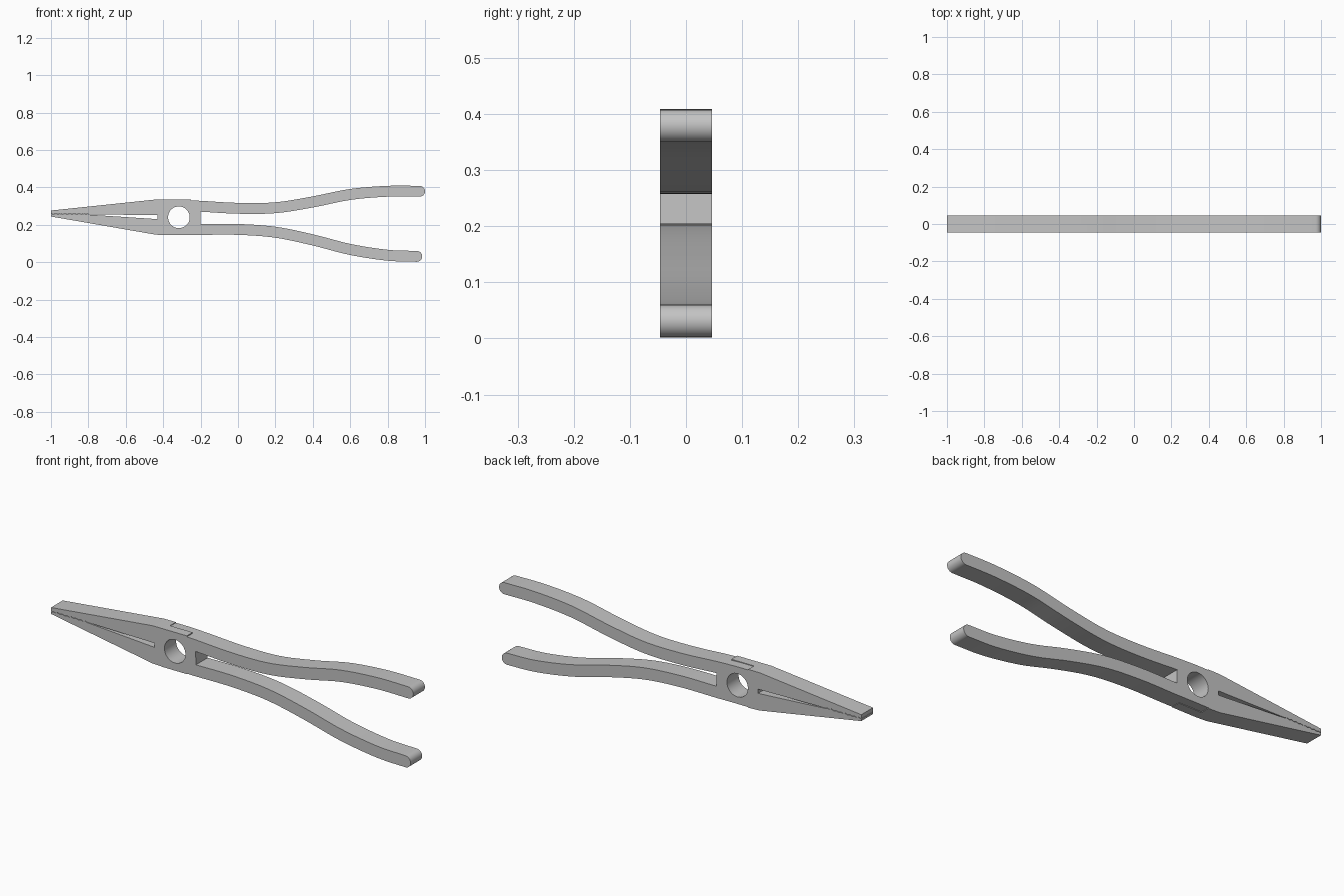
import bpy
import math
from mathutils import Vector

if "Cube" in bpy.data.objects:
    bpy.data.objects.remove(bpy.data.objects["Cube"], do_unlink=True)

HALF = 0.046        # half thickness of the tool
GRIP = 0.029        # half width of a handle

steel = bpy.data.materials.new("brushed grey steel")
steel.use_nodes = True
grey = (0.55, 0.55, 0.55, 1)
steel.diffuse_color = grey
steel.node_tree.nodes["Principled BSDF"].inputs["Base Color"].default_value = grey


def smooth_path(pts, steps=6):
    """Catmull-Rom curve through the points."""
    p = [Vector(q) for q in pts]
    p = [2 * p[0] - p[1]] + p + [2 * p[-1] - p[-2]]
    out = []
    for a, b, c, d in zip(p, p[1:], p[2:], p[3:]):
        for i in range(steps):
            t = i / steps
            out.append(0.5 * (2 * b + (c - a) * t + (2 * a - 5 * b + 4 * c - d) * t * t
                              + (3 * b - a - 3 * c + d) * t ** 3))
    return out + [p[-2]]


def handle(pts):
    """Outline of a handle: upper edge, round end, lower edge."""
    path = smooth_path(pts)
    upper, lower = [], []
    for i, q in enumerate(path):
        d = (path[min(i + 1, len(path) - 1)] - path[max(i - 1, 0)]).normalized()
        n = Vector((-d.y, d.x)) * GRIP
        upper.append(q + n)
        lower.append(q - n)
    cap = [path[-1] + GRIP * Vector((math.sin(a), math.cos(a)))
           for a in (math.pi * k / 12 for k in range(1, 12))]
    return upper + cap + lower[::-1]


def teeth(z, count=16):
    """Zigzag bite edge from the slot to the tip."""
    return [(-0.8 - 0.2 * i / count, z + (0.004 if i % 2 else 0)) for i in range(count + 1)]


def finish(obj):
    obj.data.materials.clear()
    obj.data.materials.append(steel)
    bpy.ops.object.select_all(action="DESELECT")
    obj.select_set(True)
    bpy.context.view_layer.objects.active = obj


# Handles, running from the joint to the rounded ends
top_handle = handle([(-0.2, 0.299), (0, 0.288), (0.2, 0.291), (0.4, 0.322),
                     (0.6, 0.362), (0.8, 0.379), (0.971, 0.379)])
low_handle = handle([(-0.2, 0.175), (0, 0.175), (0.2, 0.16), (0.4, 0.119),
                     (0.6, 0.068), (0.8, 0.037), (0.956, 0.031)])

# Whole side outline: upper jaw, handles, lower jaw, slot and bite
outline = [(-1, 0.276), (-0.44, 0.335), (-0.375, 0.335), (-0.375, 0.332), (-0.3, 0.332)]
outline += top_handle + low_handle
outline += [(-0.3, 0.147), (-0.375, 0.147), (-0.375, 0.144), (-0.44, 0.147), (-1, 0.244)]
outline += teeth(0.254)[::-1]
outline += [(-0.43, 0.23), (-0.43, 0.251)]
outline += teeth(0.256)

# Pivot hole
hole = [(-0.316 + 0.058 * math.cos(a), 0.24 + 0.058 * math.sin(a))
        for a in (math.tau * k / 48 for k in range(48))]

curve = bpy.data.curves.new("pliers_body", "CURVE")
curve.dimensions = "2D"
curve.fill_mode = "BOTH"
curve.extrude = HALF
for loop in (outline, hole):
    spline = curve.splines.new("POLY")
    spline.points.add(len(loop) - 1)
    for point, q in zip(spline.points, loop):
        point.co = (q[0], q[1], 0, 1)
    spline.use_cyclic_u = True
body = bpy.data.objects.new("pliers_body", curve)
body.rotation_euler.x = math.pi / 2
bpy.context.collection.objects.link(body)
bpy.ops.object.select_all(action="DESELECT")
body.select_set(True)
bpy.context.view_layer.objects.active = body
bpy.ops.object.convert(target="MESH")
body = bpy.context.view_layer.objects.active
finish(body)

# Weld the caps to the walls so that the rims are shared edges
bpy.ops.object.mode_set(mode="EDIT")
bpy.ops.mesh.select_all(action="SELECT")
bpy.ops.mesh.remove_doubles(threshold=0.0002)
bpy.ops.mesh.normals_make_consistent(inside=False)
bpy.ops.object.mode_set(mode="OBJECT")
bpy.ops.object.transform_apply(location=False, rotation=True, scale=False)
bpy.ops.object.shade_smooth_by_angle(angle=math.radians(25))

# Lap joint steps on the front half of the upper and lower edges
for name, z in (("upper_lap_step", 0.33), ("lower_lap_step", 0.149)):
    bpy.ops.mesh.primitive_cube_add(size=1, location=(-0.3125, -HALF / 2, z))
    step = bpy.context.object
    step.name = name
    step.scale = (0.125, HALF, 0.01)
    bpy.ops.object.transform_apply(location=False, rotation=False, scale=True)
    finish(step)
